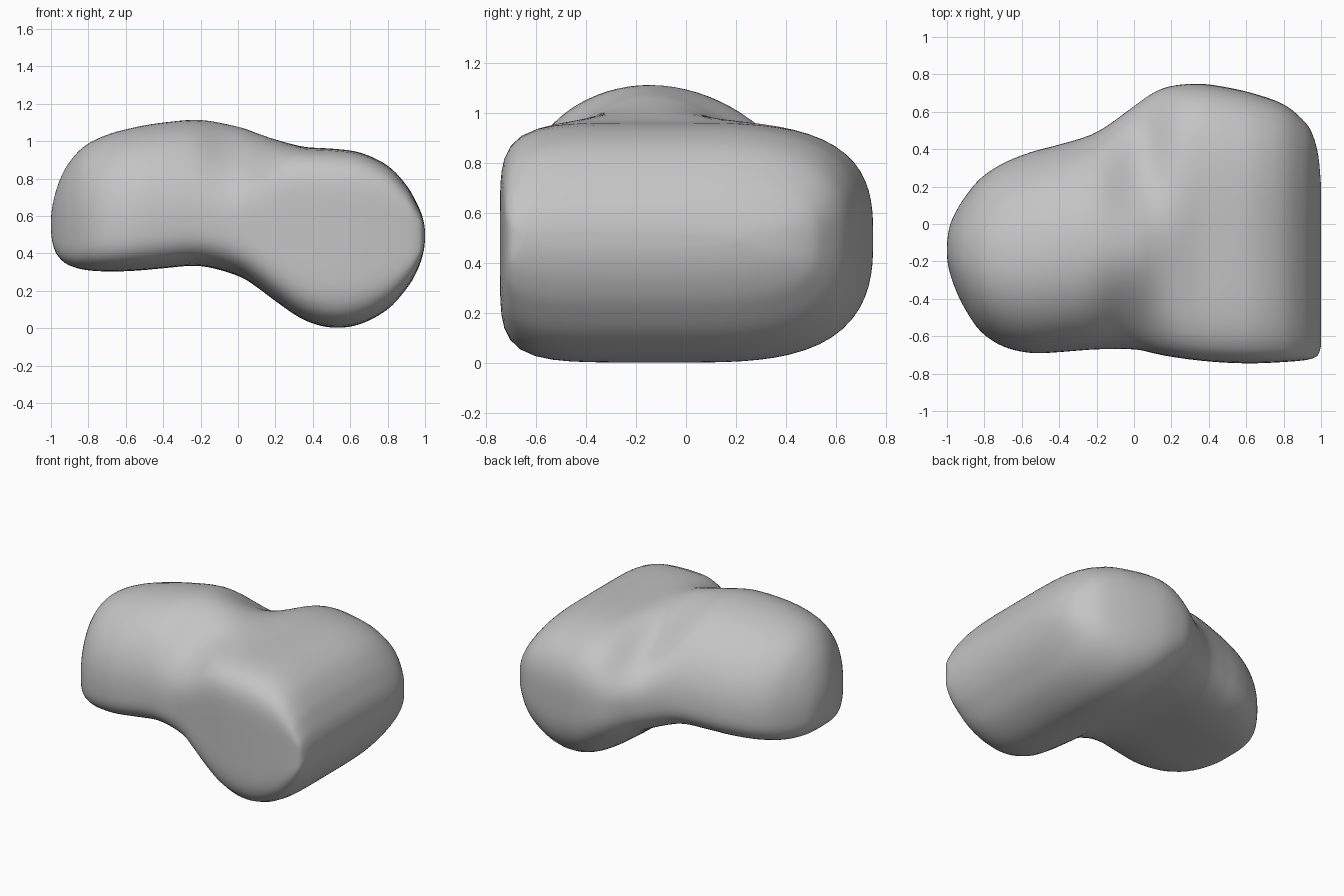
import bpy, bmesh, math
from mathutils import Vector

cube = bpy.data.objects.get("Cube")
if cube:
    bpy.data.objects.remove(cube, do_unlink=True)

SEGMENTS = 80
STEPS = 5

# Cross-section stations along the body: x, bottom, top, front, back
stations = [
    (-1.0, .535, .575, -.16, -.12),
    (-.985, .43, .69, -.26, -.01),
    (-.95, .37, .80, -.36, .07),
    (-.9, .335, .89, -.46, .15),
    (-.82, .312, .975, -.575, .245),
    (-.7, .303, 1.035, -.655, .325),
    (-.55, .307, 1.075, -.69, .385),
    (-.4, .32, 1.1, -.685, .425),
    (-.2, .333, 1.115, -.67, .49),
    (0, .28, 1.08, -.67, .63),
    (.1, .22, 1.045, -.69, .7),
    (.2, .145, 1.01, -.71, .738),
    (.35, .045, .97, -.73, .75),
    (.5, .003, .96, -.742, .73),
    (.65, .02, .94, -.745, .695),
    (.8, .1, .87, -.738, .64),
    (.9, .21, .765, -.73, .56),
    (.95, .29, .68, -.72, .49),
    (.985, .38, .6, -.7, .37),
    (1.0, .48, .51, -.65, .2),
]


def mix(a, b, t):
    return a + (b - a) * t


def smoothstep(low, high, value):
    t = min(max((value - low) / (high - low), 0), 1)
    return t * t * (3 - 2 * t)


def bell(value, centre, width):
    return math.exp(-((value - centre) / width) ** 2)


def spline(points):
    """Catmull-Rom curve through the stations, rounded over at both ends."""
    x, bottom, top, front, back = points[1]
    before = (x, top, bottom, back, front)
    x, bottom, top, front, back = points[-2]
    after = (x, top, bottom, front, back)
    padded = [Vector(p) for p in [before, *points, after]]
    for a, b, c, d in zip(padded, padded[1:], padded[2:], padded[3:]):
        for step in range(STEPS):
            t = step / STEPS
            yield (2 * b + (c - a) * t + (2 * a - 5 * b + 4 * c - d) * t * t
                   + (3 * b - a - 3 * c + d) * t ** 3) / 2
    yield padded[-2]


def cross_section(station):
    """Rounded section whose corners sharpen toward the wide block."""
    x, bottom, top, front, back = station
    block = smoothstep(-.15, .42, x)
    mid_z = mix(bottom, top, mix(.32, .5, block))
    mid_y = mix(front, back, mix(.46, .5, block))
    # Saddle where the arm meets the block, on both sides of the ridge
    saddle = .42 * bell(x, .03, .17)
    for i in range(SEGMENTS):
        angle = math.tau * i / SEGMENTS
        c, s = math.cos(angle), math.sin(angle)
        if c < 0:
            power = mix(2.1 if s > 0 else 3.6, 6.5, block)
        else:
            power = mix(2 if s > 0 else 3, 3.1, block)
        radius = (abs(c) ** power + abs(s) ** power) ** (-1 / power)
        y = mid_y + (back - mid_y if c > 0 else mid_y - front) * radius * c
        half_z = mid_z - bottom
        if s > 0:
            half_z = (top - mid_z) * (1 - saddle * (1 - bell(y, -.15, .4)))
        yield x, y, mid_z + half_z * radius * s


# Loft the sections into one closed smooth body
bm = bmesh.new()
rings = [[bm.verts.new(p) for p in cross_section(s)] for s in spline(stations)]
for ring, following in zip(rings, rings[1:]):
    for i in range(SEGMENTS):
        j = (i + 1) % SEGMENTS
        bm.faces.new((ring[i], ring[j], following[j], following[i]))
bm.faces.new(rings[0])
bm.faces.new(rings[-1])
# Relax the surface lightly so the blend stays soft
for _ in range(3):
    bmesh.ops.smooth_vert(bm, verts=bm.verts, factor=.4,
                          use_axis_x=True, use_axis_y=True, use_axis_z=True)
bmesh.ops.recalc_face_normals(bm, faces=bm.faces)
for face in bm.faces:
    face.smooth = True

mesh = bpy.data.meshes.new("rounded_body")
bm.to_mesh(mesh)
bm.free()
body = bpy.data.objects.new("rounded_body", mesh)
bpy.context.collection.objects.link(body)

# Plain grey surface
grey = bpy.data.materials.new("plain_grey")
grey.use_nodes = True
colour = (.55, .55, .55, 1)
grey.diffuse_color = colour
grey.node_tree.nodes["Principled BSDF"].inputs["Base Color"].default_value = colour
mesh.materials.append(grey)
